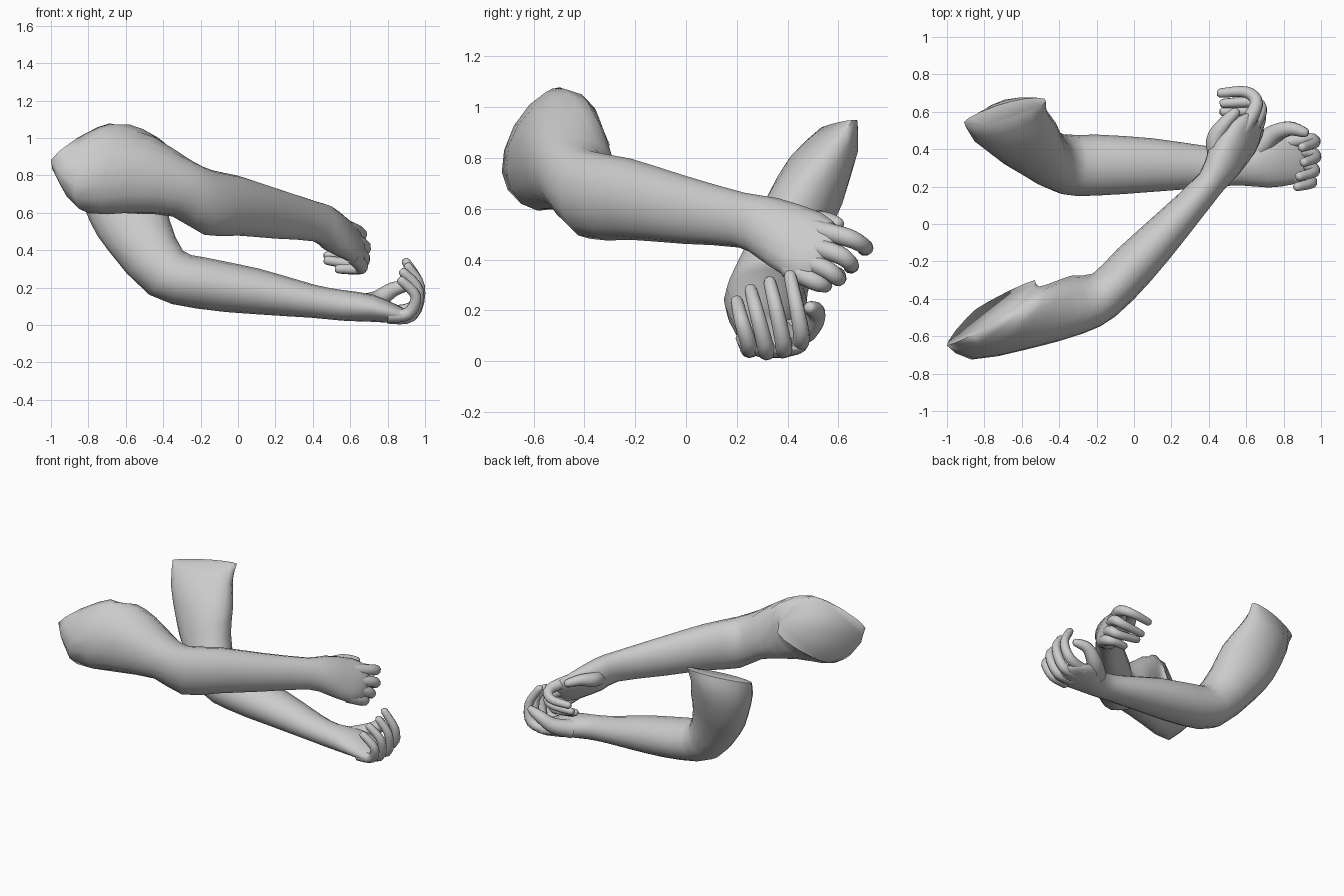
import bpy, bmesh, math
from mathutils import Vector

SIDES = 16


def spline(rows, steps):
    """Catmull-Rom through rows of vectors (or numbers)."""
    out = []
    n = len(rows)
    for i in range(n - 1):
        quad = [rows[max(i - 1, 0)], rows[i], rows[i + 1], rows[min(i + 2, n - 1)]]
        for s in range(steps):
            t = s / steps
            row = []
            for a, b, c, d in zip(*quad):
                row.append(0.5 * (2 * b + (c - a) * t + (2 * a - 5 * b + 4 * c - d) * t * t
                                  + (3 * b - a - 3 * c + d) * t ** 3))
            out.append(row)
    out.append(rows[-1])
    return out


def power(x, p):
    return math.copysign(abs(x) ** p, x) if abs(x) > 1e-6 else 0.0


def loft(name, rings, sides=SIDES, angle=60):
    """Skin through capped rings (centre, half axis u, half axis v, p: 1 oval, 2 diamond)."""
    bm = bmesh.new()
    loops = []
    for c, u, v, p in rings:
        loops.append([bm.verts.new(c + u * power(math.cos(2 * math.pi * k / sides), p)
                                   + v * power(math.sin(2 * math.pi * k / sides), p))
                      for k in range(sides)])
    for a, b in zip(loops, loops[1:]):
        for k in range(sides):
            j = (k + 1) % sides
            bm.faces.new((a[k], a[j], b[j], b[k]))
    bm.faces.new(loops[0])
    bm.faces.new(loops[-1])
    bmesh.ops.recalc_face_normals(bm, faces=bm.faces)
    me = bpy.data.meshes.new(name)
    bm.to_mesh(me)
    bm.free()
    ob = bpy.data.objects.new(name, me)
    bpy.context.collection.objects.link(ob)
    bpy.ops.object.select_all(action='DESELECT')
    ob.select_set(True)
    bpy.context.view_layer.objects.active = ob
    bpy.ops.object.shade_smooth_by_angle(angle=math.radians(angle))


def arm(name, rows, angle):
    rows = [[Vector(p) for p in r[:3]] + [r[3] if len(r) > 3 else 1.0] for r in rows]
    loft(name, spline(rows, 2), angle=angle)


def finger(name, points, r0=0.042, r1=0.025):
    """Round-tipped tapering tube through joint points."""
    pts = [p[0] for p in spline([[Vector(p)] for p in points], 4)]
    n = len(pts) - 1
    side = (pts[n // 2] - pts[0]).cross(pts[-1] - pts[n // 2]).normalized()
    rings = []
    for i, p in enumerate(pts):
        t = (pts[min(i + 1, n)] - pts[max(i - 1, 0)]).normalized()
        u = (side - t * side.dot(t)).normalized()
        r = r0 + (r1 - r0) * i / n
        rings.append((p, u * r, t.cross(u) * r, 1.0))
    for d, k in ((0.5, 0.85), (0.85, 0.5)):      # rounded tip
        rings.append((pts[-1] + t * r1 * d, u * r1 * k, t.cross(u) * r1 * k, 1.0))
    loft(name, rings, 10)


# Right arm: oblique shoulder end, elbow, wrist, palm
arm("right_arm", [
    [(-.765, -.475, .868), (-.235, -.175, .015), (.08, -.02, .21), 1.5],
    [(-.69, -.53, .835), (-.18, -.195, -.09), (.05, -.02, .225), 1.1],
    [(-.50, -.49, .80), (-.07, -.18, -.02), (.05, 0, .205), .9],
    [(-.30, -.43, .73), (.03, -.155, 0), (.05, 0, .15), .95],
    [(-.16, -.38, .655), (.06, -.115, 0), (.02, 0, .173)],
    [(0, -.22, .638), (.09, -.085, 0), (0, 0, .16)],
    [(.20, -.01, .597), (.077, -.067, 0), (0, 0, .135)],
    [(.41, .22, .555), (.06, -.05, 0), (0, .01, .108)],
    [(.48, .33, .52), (.085, -.055, 0), (-.01, .03, .122)],
    [(.58, .46, .46), (.065, -.045, 0), (-.03, .07, .125)],
    [(.64, .535, .43), (.035, -.025, 0), (-.02, .055, .10)],
    [(.66, .56, .42), (.012, -.01, 0), (-.01, .03, .06)],
], 100)
for n, pts in {
    "index": [(.58, .50, .52), (.655, .64, .485), (.60, .705, .45), (.465, .70, .44)],
    "middle": [(.60, .47, .46), (.675, .60, .42), (.64, .65, .38), (.48, .645, .37)],
    "ring": [(.61, .44, .41), (.67, .555, .36), (.64, .60, .325), (.48, .60, .345)],
    "little": [(.61, .40, .37), (.66, .505, .315), (.63, .545, .30), (.54, .54, .30)],
}.items():
    finger("right_" + n + "_finger", pts)
finger("right_thumb", [(.46, .34, .52), (.435, .45, .54), (.48, .53, .555), (.54, .595, .54)], .06, .028)

# Left arm: raised shoulder end, bent elbow, straight forearm, open palm
arm("left_arm", [
    [(-.69, .60, .93), (.22, .055, .02), (.03, .055, .005), 1.1],
    [(-.67, .54, .81), (.205, .055, .04), (-.02, .125, 0)],
    [(-.595, .465, .63), (.195, .02, .08), (-.01, .15, -.01)],
    [(-.53, .40, .48), (.165, 0, .08), (0, .15, 0)],
    [(-.385, .32, .28), (.09, 0, .118), (0, .16, 0)],
    [(-.20, .315, .225), (.02, 0, .137), (0, .163, 0)],
    [(.10, .315, .18), (.01, 0, .122), (0, .143, 0)],
    [(.40, .305, .127), (.01, 0, .088), (0, .11, 0)],
    [(.56, .305, .105), (0, 0, .082), (0, .098, 0)],
    [(.72, .335, .09), (0, 0, .073), (0, .14, 0)],
    [(.84, .345, .06), (.01, 0, .048), (0, .135, 0)],
    [(.90, .345, .05), (0, 0, .03), (0, .115, 0)],
    [(.925, .345, .05), (0, 0, .01), (0, .08, 0)],
], 60)
for n, pts in {
    "index": [(.80, .435, .065), (.935, .455, .095), (.967, .435, .215), (.90, .41, .335)],
    "middle": [(.80, .375, .05), (.935, .385, .06), (.972, .355, .205), (.91, .33, .31)],
    "ring": [(.80, .315, .045), (.925, .315, .05), (.965, .28, .185), (.885, .255, .28)],
    "little": [(.80, .25, .05), (.91, .25, .06), (.95, .22, .155), (.875, .20, .235)],
}.items():
    finger("left_" + n + "_finger", pts, .038)
finger("left_thumb", [(.65, .39, .10), (.74, .475, .13), (.83, .51, .19), (.91, .49, .21)], .065, .027)
